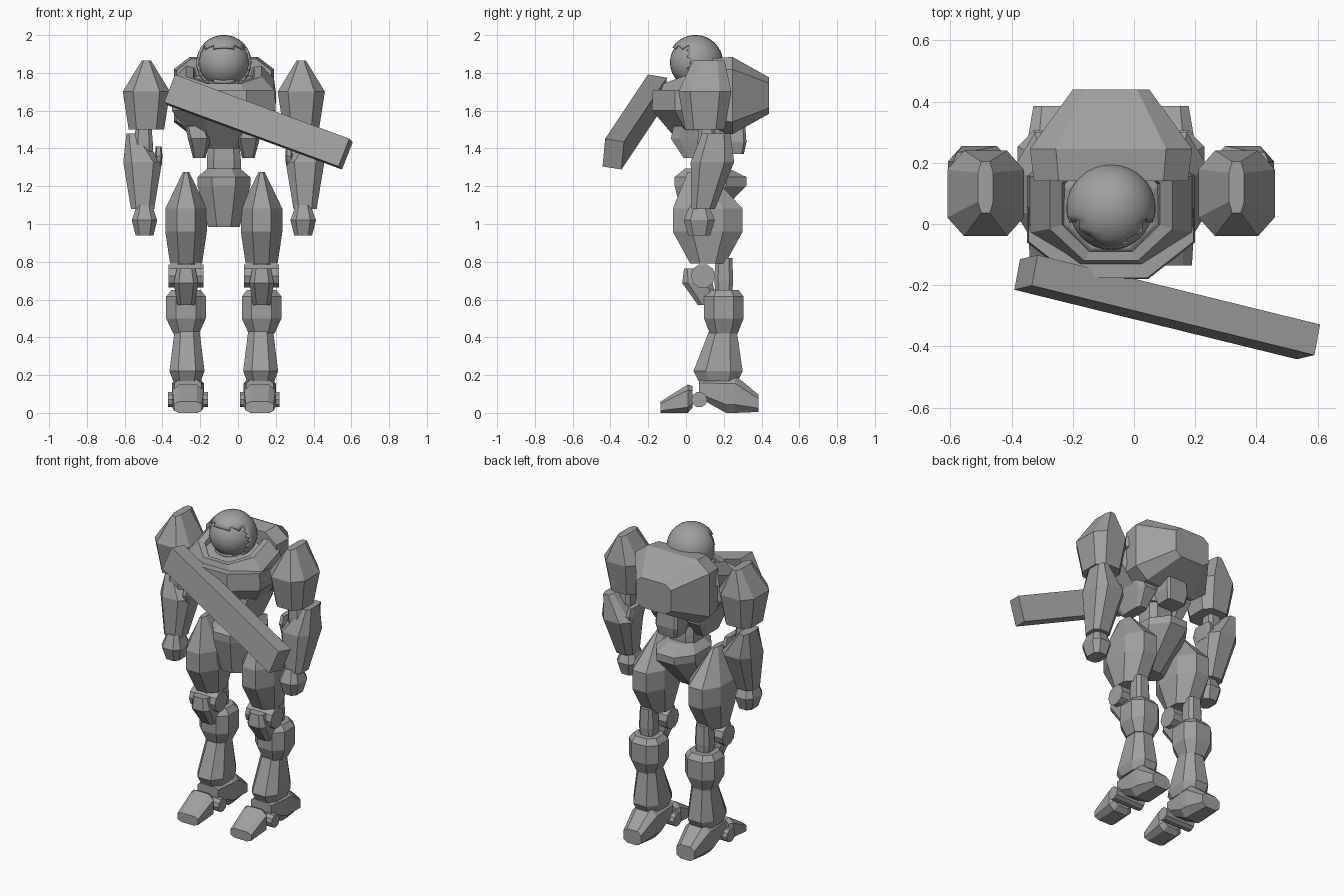
import bpy, bmesh, math
from mathutils import Vector, Matrix

if "Cube" in bpy.data.objects:
    bpy.data.objects.remove(bpy.data.objects["Cube"])

BODY_X = -0.075  # body centre line
COLOUR = (0.35, 0.35, 0.35, 1)

grey = bpy.data.materials.new("plain_grey")
grey.use_nodes = True
grey.diffuse_color = COLOUR
grey.node_tree.nodes["Principled BSDF"].inputs["Base Color"].default_value = COLOUR


def finish(name, bm, smooth=False):
    bmesh.ops.recalc_face_normals(bm, faces=bm.faces)
    for face in bm.faces:
        face.smooth = smooth
    mesh = bpy.data.meshes.new(name)
    bm.to_mesh(mesh)
    bm.free()
    mesh.materials.append(grey)
    obj = bpy.data.objects.new(name, mesh)
    bpy.context.collection.objects.link(obj)
    return obj


def skin(name, sections, along="z", bevel=0.28, slope=0):
    """Join bevelled rectangles, each given as (centre, width, depth)."""
    bm = bmesh.new()
    loops = []
    for centre, width, depth in sections:
        w, d = width / 2, depth / 2
        a, b = w - width * bevel, d - depth * bevel
        quarter = [(a, d), (w, b)]
        outline = (quarter + [(u, -v) for u, v in reversed(quarter)]
                   + [(-u, -v) for u, v in quarter]
                   + [(-u, v) for u, v in reversed(quarter)])
        loop = []
        for u, v in outline:
            offset = Vector((u, v, v * slope)) if along == "z" else Vector((u, 0, v))
            loop.append(bm.verts.new(Vector(centre) + offset))
        loops.append(loop)
    for low, high in zip(loops, loops[1:]):
        for i in range(len(low)):
            bm.faces.new((low[i - 1], low[i], high[i], high[i - 1]))
    bm.faces.new(loops[0])
    bm.faces.new(loops[-1])
    return finish(name, bm)


def sides(name, x):
    """Object name and direction for each copy of a part."""
    return [("left_" + name, 1), ("right_" + name, -1)] if x else [(name, 1)]


def part(name, at, size, belly=0.5, band=0, foot=0.8, top=0.8,
         kick=0, lean=0, flare=0, along="z", bevel=0.28):
    """Armour block: widest at the belly, scaled at its foot and top.
    kick and lean shift the two ends, flare moves the top outwards."""
    x, y, z = at
    width, depth, height = size if along == "z" else (size[0], size[2], size[1])
    levels = [(0, foot, kick, 0), (belly, 1, 0, 0)]
    if band:
        levels.append((belly + band, 1, 0, 0))
    levels.append((1, top, lean, flare))
    for label, side in sides(name, x):
        sections = []
        for t, scale, shift, out in levels:
            sw, sd = scale if isinstance(scale, tuple) else (scale, scale)
            step = (shift, t * height) if along == "z" else (t * height, shift)
            centre = (BODY_X + side * (x + out), y + step[0], z + step[1])
            sections.append((centre, width * sw, depth * sd))
        skin(label, sections, along, bevel)


def hinge(name, at, radius, length):
    """Cylinder lying across each leg."""
    x, y, z = at
    for label, side in sides(name, x):
        bm = bmesh.new()
        place = Matrix.Translation((BODY_X + side * x, y, z))
        bmesh.ops.create_cone(bm, cap_ends=True, segments=10, radius1=radius,
                              radius2=radius, depth=length,
                              matrix=place @ Matrix.Rotation(math.pi / 2, 4, "Y"))
        finish(label, bm)


def ball(radius):
    bm = bmesh.new()
    bmesh.ops.create_uvsphere(bm, u_segments=32, v_segments=16, radius=radius,
                              matrix=Matrix.Rotation(math.pi / 2, 4, "Y"))
    return bm


# Head: visor ball inside an open-faced helmet
head_place = Matrix.Translation((BODY_X, 0.05, 1.855))
visor = ball(0.135)
visor.transform(head_place)
finish("visor", visor, smooth=True)

shell = ball(0.146)
opening = []
for face in shell.faces:
    middle = face.calc_center_median()
    if middle.y < -0.035 and -0.1 < middle.z < 0.085:
        opening.append(face)
bmesh.ops.delete(shell, geom=opening, context="FACES")
shell.transform(head_place)
helmet = finish("helmet", shell, smooth=True)
helmet.modifiers.new("thickness", "SOLIDIFY").thickness = 0.012


def ring(name, rows, y, slope):
    """Sloping open ring from rows of (height, width, depth)."""
    skin(name, [((BODY_X, y, z), w, d) for z, w, d in rows], slope=slope)


ring("neck_ring", [(1.66, .3, .3), (1.76, .32, .31), (1.77, .28, .27)], y=.055, slope=.25)
ring("collar", [(1.67, .55, .42), (1.74, .53, .42), (1.81, .4, .37),
                (1.8, .32, .31), (1.7, .28, .28)], y=.065, slope=.36)

# Torso
part("chest", at=(0, .035, 1.4), size=(.55, .43, .31), belly=.65, foot=.48, top=.98, kick=.06)
part("backpack", at=(0, .14, 1.68), size=(.53, .3, .41), along="y",
     belly=.35, foot=.95, top=.47, bevel=.16)
part("rib_flap", at=(.13, .07, 1.35), size=(.12, .3, .17), belly=.6, foot=.55, top=.9,
     flare=.02, bevel=.15)
part("lower_back_vent", at=(0, .25, 1.37), size=(.16, .14, .16), belly=.4, top=.9, bevel=.1)

# Waist and pelvis
part("waist", at=(0, .11, 1.24), size=(.18, .16, .2), foot=1, top=.9, bevel=.2)
part("pelvis", at=(0, .13, .985), size=(.28, .38, .31), belly=.7, band=.15,
     foot=(.6, .3), top=.6, kick=-.08, lean=-.02)

# Arms
part("shoulder", at=(.41, .1, 1.5), size=(.25, .28, .365), belly=.55,
     foot=.75, top=(.2, .6), lean=.02, bevel=.22)
part("upper_arm", at=(.425, .11, 1.3), size=(.1, .1, .24), foot=.9, bevel=.2)
part("elbow_guard", at=(.345, .13, 1.31), size=(.04, .16, .1), bevel=.2)
part("forearm", at=(.43, .14, 1.08), size=(.205, .23, .4), belly=.62,
     foot=(.6, .55), top=(.3, .65), kick=-.05, lean=.02, flare=.055, bevel=.22)
part("hand", at=(.42, .07, .94), size=(.135, .165, .16), foot=.7, top=.6, bevel=.22)

# Legs
part("thigh", at=(.2, .115, .79), size=(.22, .37, .485), belly=.35, band=.25,
     foot=(.77, .5), top=(.15, .3), lean=-.05)
hinge("knee_hinge", at=(.2, .09, .725), radius=.065, length=.185)
part("knee_strut", at=(.2, .2, .58), size=(.1, .1, .24), top=.9, bevel=.2)
part("knee_guard", at=(.2, .06, .57), size=(.13, .16, .195), belly=.6,
     foot=.7, top=(.75, .5), kick=.06, lean=-.03, bevel=.2)
part("calf", at=(.2, .2, .42), size=(.21, .21, .23), belly=.35, band=.5,
     foot=(.65, .7), top=.75, bevel=.25)
part("shin_cuff", at=(.195, .17, .17), size=(.185, .26, .26), belly=.2,
     top=(.72, .57), lean=.025, bevel=.25)
part("ankle", at=(.195, .15, .1), size=(.1, .13, .17), bevel=.2)

# Feet: heel block and hinged toe block
part("heel", at=(.19, .07, .1), size=(.17, .315, .2), along="y", belly=.45, band=.15,
     foot=(.85, .5), top=(.75, .45), kick=.03, lean=-.05, bevel=.22)
part("toe", at=(.19, -.135, .075), size=(.165, .17, .15), along="y", belly=.85,
     foot=(.9, .4), top=.75, kick=-.045, lean=.01, bevel=.2)
hinge("toe_hinge", at=(.19, .07, .07), radius=.042, length=.21)

# Long slanted bar held across the front
start, end = Vector((-.353, -.158, 1.71)), Vector((.57, -.385, 1.37))
along = (end - start).normalized()
across = Vector((.017, .1, -.016))
across = (across - along * across.dot(along)).normalized()
axes = Matrix((along, across, along.cross(across))).transposed().to_4x4()
bar = bmesh.new()
bmesh.ops.create_cube(bar, size=1)
bar.transform(Matrix.Translation((start + end) / 2) @ axes
              @ Matrix.Diagonal(((end - start).length, .103, .158, 1)))
finish("slanted_bar", bar)
